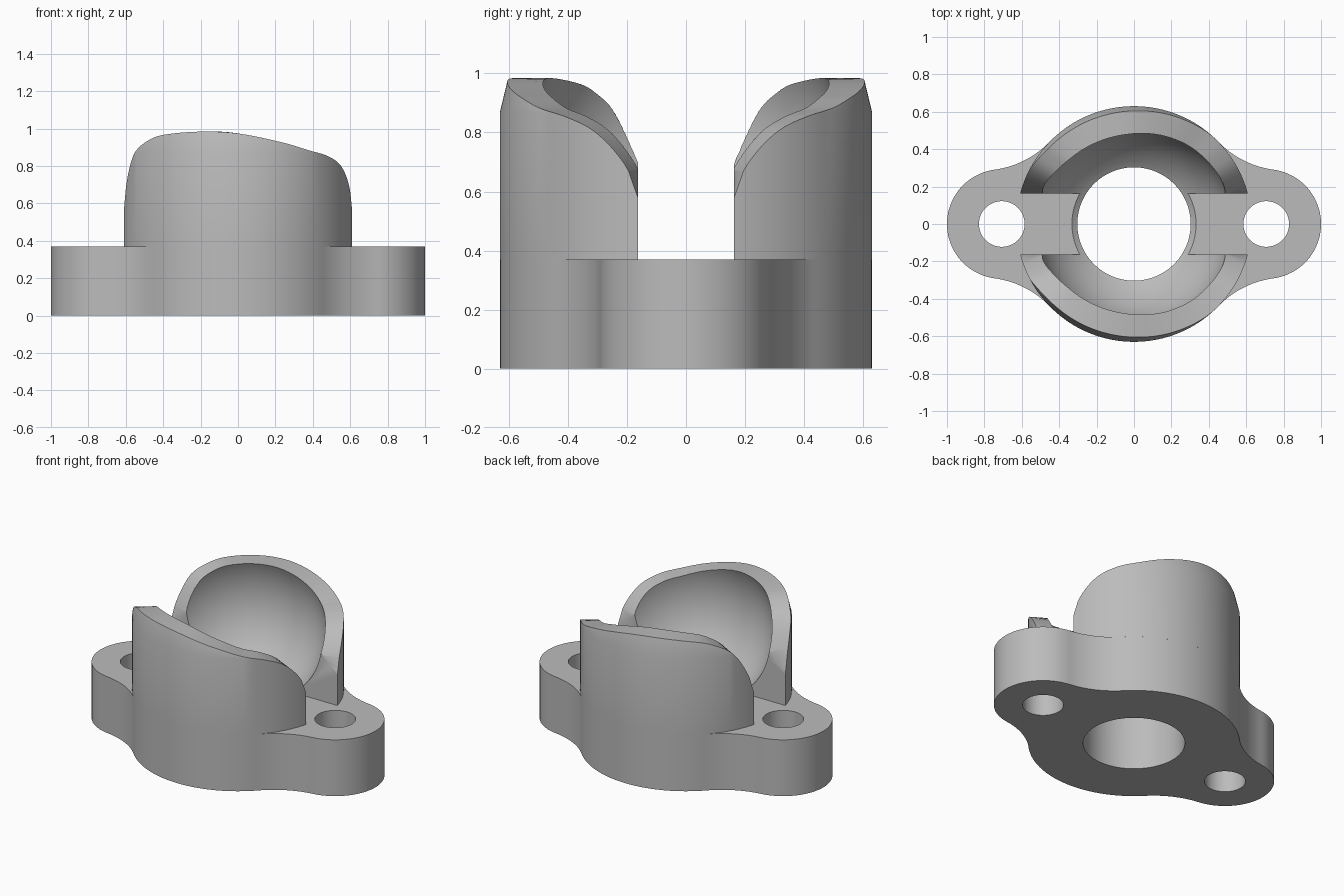
import bpy, bmesh
from math import sin, cos, pi, atan2, degrees, hypot

cube = bpy.data.objects.get("Cube")
if cube:
    bpy.data.objects.remove(cube, do_unlink=True)

BODY_R, EAR_R, EAR_X, FILLET_R = 0.63, 0.293, 0.707, 0.5
FLANGE_Z, TAPER_Z, SLOT_Y = 0.37, 0.87, 0.163

grey = bpy.data.materials.new("plain grey")
grey.use_nodes = True
colour = (0.5, 0.5, 0.5, 1)
grey.diffuse_color = colour
grey.node_tree.nodes["Principled BSDF"].inputs["Base Color"].default_value = colour


def make_object(name, bm):
    bmesh.ops.recalc_face_normals(bm, faces=bm.faces)
    mesh = bpy.data.meshes.new(name)
    bm.to_mesh(mesh)
    bm.free()
    mesh.materials.append(grey)
    obj = bpy.data.objects.new(name, mesh)
    bpy.context.collection.objects.link(obj)
    return obj


def select(obj):
    bpy.ops.object.select_all(action='DESELECT')
    obj.select_set(True)
    bpy.context.view_layer.objects.active = obj


def cut(target, cutter):
    select(target)
    mod = target.modifiers.new("cut", 'BOOLEAN')
    mod.operation, mod.solver, mod.object = 'DIFFERENCE', 'EXACT', cutter
    bpy.ops.object.modifier_apply(modifier=mod.name)


def cylinder_cutter(name, radius, x):
    bm = bmesh.new()
    bmesh.ops.create_cone(bm, cap_ends=True, segments=96, radius1=radius, radius2=radius, depth=2)
    bmesh.ops.translate(bm, verts=bm.verts, vec=(x, 0, 0))
    return make_object(name, bm)


def arc(cx, cy, r, a0, a1, n):
    return [(cx + r * cos(a0 + (a1 - a0) * i / n), cy + r * sin(a0 + (a1 - a0) * i / n))
            for i in range(n + 1)]


# Flange: round body and two ears, joined by tangent fillets
dist_body, dist_ear = BODY_R + FILLET_R, EAR_R + FILLET_R
fx = (dist_body ** 2 - dist_ear ** 2 + EAR_X ** 2) / (2 * EAR_X)
fy = (dist_body ** 2 - fx ** 2) ** 0.5
ear_a, body_a = atan2(fy, fx - EAR_X), atan2(fy, fx)
quarter = arc(EAR_X, 0, EAR_R, 0, ear_a, 28)
quarter += arc(fx, fy, FILLET_R, ear_a - pi, body_a - pi, 20)[1:]
quarter += arc(0, 0, BODY_R, body_a, pi / 2, 20)[1:]
half = quarter + [(-x, y) for x, y in quarter[-2::-1]]
outline = half + [(x, -y) for x, y in half[-2:0:-1]]

bm = bmesh.new()
base = bm.faces.new([bm.verts.new((x, y, 0)) for x, y in outline])
top = bmesh.ops.extrude_face_region(bm, geom=[base])
bmesh.ops.translate(bm, vec=(0, 0, FLANGE_Z),
                    verts=[v for v in top["geom"] if isinstance(v, bmesh.types.BMVert)])
flange = make_object("flange", bm)

# Rim height by angle from +x, the same on both lobes
RIM = [(8, 0.45), (15, 0.58), (18.5, 0.68), (28.4, 0.795), (39.4, 0.85), (52.5, 0.883),
       (67, 0.925), (90, 0.974), (108, 0.984), (130, 0.968), (140.6, 0.94),
       (152, 0.865), (161.5, 0.70), (165, 0.58), (172, 0.45)]


def rim_height(deg):
    deg = min(max(deg, RIM[0][0]), RIM[-1][0])
    i = next(k for k in range(len(RIM) - 1) if deg <= RIM[k + 1][0])

    def slope(k):
        a, b = RIM[max(k - 1, 0)], RIM[min(k + 1, len(RIM) - 1)]
        return (b[1] - a[1]) / (b[0] - a[0])
    (x0, y0), (x1, y1) = RIM[i], RIM[i + 1]
    w = x1 - x0
    t = (deg - x0) / w
    return (y0 * (1 + 2 * t) * (1 - t) ** 2 + y1 * t * t * (3 - 2 * t)
            + w * t * (1 - t) * (slope(i) * (1 - t) - slope(i + 1) * t))


# Tower: lofted wall with a slight taper under a wavy rim
SEGMENTS = 240
bm = bmesh.new()
columns = []
for i in range(SEGMENTS):
    a = 2 * pi * i / SEGMENTS
    h = rim_height(degrees(min(a, 2 * pi - a)))
    rings = [(BODY_R, FLANGE_Z), (BODY_R, min(TAPER_Z, h - 0.01)),
             (BODY_R - 0.24 * max(0, h - TAPER_Z), h), (0.38, h)]
    columns.append([bm.verts.new((r * cos(a), r * sin(a), z)) for r, z in rings])
centre = bm.verts.new((0, 0, 0.75))
for c, d in zip(columns, columns[1:] + columns[:1]):
    for k in range(3):
        bm.faces.new((c[k], d[k], d[k + 1], c[k + 1]))
    bm.faces.new((c[3], d[3], centre))
bm.faces.new([c[0] for c in columns])
tower = make_object("socket_lobes", bm)

# Cutters: ball cavity, cross slot, central bore and ear holes
bm = bmesh.new()
bmesh.ops.create_uvsphere(bm, u_segments=128, v_segments=64, radius=0.523)
bmesh.ops.translate(bm, verts=bm.verts, vec=(0, 0, 0.774))
ball = make_object("ball_cutter", bm)
bm = bmesh.new()
bmesh.ops.create_cube(bm, size=2)
bmesh.ops.scale(bm, verts=bm.verts, vec=(1, SLOT_Y, 1))
bmesh.ops.translate(bm, verts=bm.verts, vec=(0, 0, 0.8))
slot = make_object("slot_cutter", bm)
bore = cylinder_cutter("bore_cutter", 0.303, 0)
holes = [cylinder_cutter("hole_cutter", 0.122, s * EAR_X) for s in (-1, 1)]

for cutter in (ball, slot):
    cut(tower, cutter)
for cutter in [ball, bore] + holes:
    cut(flange, cutter)
for cutter in [ball, slot, bore] + holes:
    bpy.data.objects.remove(cutter, do_unlink=True)

# Remove the hidden faces where the lobes rest on the flange
bm = bmesh.new()
bm.from_mesh(tower.data)
hidden = [f for f in bm.faces if all(abs(v.co.z - FLANGE_Z) < 1e-4 for v in f.verts)]
bmesh.ops.delete(bm, geom=hidden, context='FACES')
bm.to_mesh(tower.data)
bm.free()

for obj in (flange, tower):
    select(obj)
    bpy.ops.object.shade_smooth_by_angle(angle=pi / 6)
